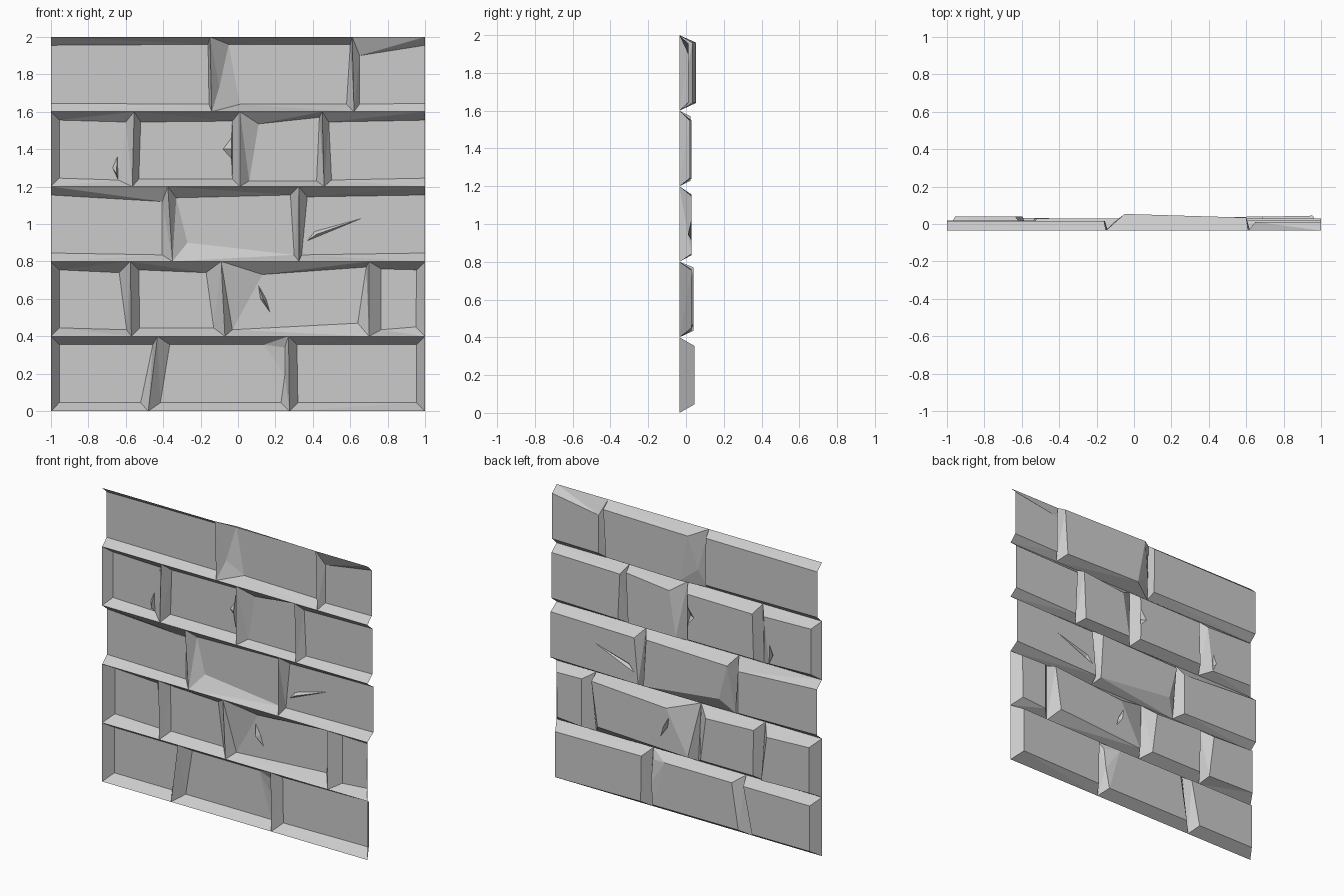
import bpy
from mathutils import Vector
from mathutils.geometry import delaunay_2d_cdt

if "Cube" in bpy.data.objects:
    bpy.data.objects.remove(bpy.data.objects["Cube"], do_unlink=True)

stone = bpy.data.materials.new("grey_stone")
stone.use_nodes = True
GREY = (0.6, 0.6, 0.6, 1)
stone.diffuse_color = GREY
stone.node_tree.nodes["Principled BSDF"].inputs["Base Color"].default_value = GREY

HEIGHT = 0.4        # height of one course
MORTAR = -0.035     # depth of the joints
INSET = 0.045       # normal bevel width
START, END = (-1, -1), (1, 1)


def brick(name, course, left, right, depth, slope=0, cut_ends="", chips=(), **moved):
    """One brick shell: joints are (bottom x, top x); moved corners are (x, height in course)."""
    base = course * HEIGHT
    outer = [(left[0], 0), (right[0], 0), (right[1], HEIGHT), (left[1], HEIGHT)]
    a = 0 if "left" in cut_ends else INSET
    b = 0 if "right" in cut_ends else INSET
    inner = [(left[0] + a, INSET), (right[0] - b, INSET),
             (right[1] - b, HEIGHT - INSET), (left[1] + a, HEIGHT - INSET)]
    for i, key in enumerate(("bl", "br", "tr", "tl")):
        inner[i] = moved.get(key, inner[i])
    middle = (left[0] + right[0]) / 2

    def face_depth(x):
        return depth + slope * (x - middle)

    points = outer + inner
    depths = [MORTAR] * 4 + [face_depth(x) for x, z in inner]
    edges = [(4 + i, 4 + (i + 1) % 4) for i in range(4)] + [(i, i + 4) for i in range(4)]
    # each chip is a loop of (x, height, sink); a single point is a loose dent
    for loop in chips:
        first, count = len(points), len(loop)
        points += [(x, z) for x, z, sink in loop]
        depths += [face_depth(x) - sink for x, z, sink in loop]
        if count > 2:
            edges += [(first + i, first + (i + 1) % count) for i in range(count)]
    flat, _, tris, source, _, _ = delaunay_2d_cdt([Vector(p) for p in points], edges, [], 0, 1e-5)
    verts = [(p.x, depths[s[0]] if s else face_depth(p.x), p.y + base)
             for p, s in zip(flat, source)]
    mesh = bpy.data.meshes.new(name)
    mesh.from_pydata(verts, [], [t[::-1] for t in tris])
    mesh.materials.append(stone)
    bpy.context.collection.objects.link(bpy.data.objects.new(name, mesh))


# bottom course
j, k = (-.48, -.43), (.275, .27)
brick("bottom_right_brick", 0, START, j, .033, br=(-.52, .045), tr=(-.455, .355))
brick("bottom_middle_brick", 0, j, k, .03, bl=(-.415, .045), tl=(-.365, .355), tr=(.14, .355),
      chips=[[(.25, .34, .03)], [(.25, .19, .01)]])
brick("bottom_left_brick", 0, k, END, .038, .02)

# second course, with a gouged middle brick
j, k, m = (-.57, -.575), (-.07, -.09), (.7, .7)
brick("second_right_brick", 1, START, j, .04, br=(-.595, .035), tr=(-.635, .34))
brick("second_inner_brick", 1, j, k, .03, br=(-.13, .045), tr=(-.17, .34))
brick("second_gouged_brick", 1, k, m, .033, .02, bl=(-.03, .035), br=(.64, .07),
      tr=(.685, .37), tl=(.13, .33),
      chips=[[(.11, .27, 0), (.12, .2, 0), (.17, .13, 0), (.15, .2, 0)], [(.135, .2, .035)]])
brick("second_left_brick", 1, m, END, .03, bl=(.765, .035), tl=(.765, .36), br=(.95, .05))

# third course, with a scratched end brick
j, k = (-.35, -.375), (.325, .325)
brick("third_right_brick", 2, START, j, .02, cut_ends="left", tr=(-.405, .32), br=(-.405, .035))
brick("third_middle_brick", 2, j, k, .03, bl=(-.27, .1), br=(.3, .035), tr=(.28, .355), tl=(-.33, .34))
brick("third_scratched_brick", 2, k, END, .03, cut_ends="right", bl=(.34, .035), tl=(.37, .345),
      chips=[[(.37, .11, 0), (.66, .23, 0), (.41, .16, 0)], [(.42, .145, .02)]])

# fourth course, with chipped edges
j, k, m = (-.565, -.555), (.01, .01), (.46, .45)
brick("fourth_right_brick", 3, START, j, .02, br=(-.64, .035), tr=(-.6, .345),
      chips=[[(-.67, .1, 0), (-.65, .07, .03), (-.645, .16, 0)]])
brick("fourth_inner_brick", 3, j, k, .03, bl=(-.53, .04), tl=(-.52, .345), br=(-.03, .04), tr=(-.03, .35),
      chips=[[(-.08, .2, 0), (-.035, .15, 0), (-.035, .2, .03), (-.035, .26, 0)]])
brick("fourth_slanted_brick", 3, k, m, .025, bl=(.06, .03), br=(.42, .03), tr=(.435, .37), tl=(.11, .335))
brick("fourth_left_brick", 3, m, END, .02, cut_ends="right", bl=(.5, .035), tl=(.485, .345))

# top course
j, k = (-.14, -.15), (.62, .61)
brick("top_right_brick", 4, START, j, .015, cut_ends="left", br=(-.155, .04), tr=(-.16, .36))
brick("top_middle_brick", 4, j, k, .045, -.03, bl=(.01, .04), br=(.58, .04), tr=(.6, .36), tl=(-.05, .36),
      chips=[[(-.1, .13, .04)]])
brick("top_left_brick", 4, k, END, .012, cut_ends="right", bl=(.65, .04), tl=(.65, .3))
